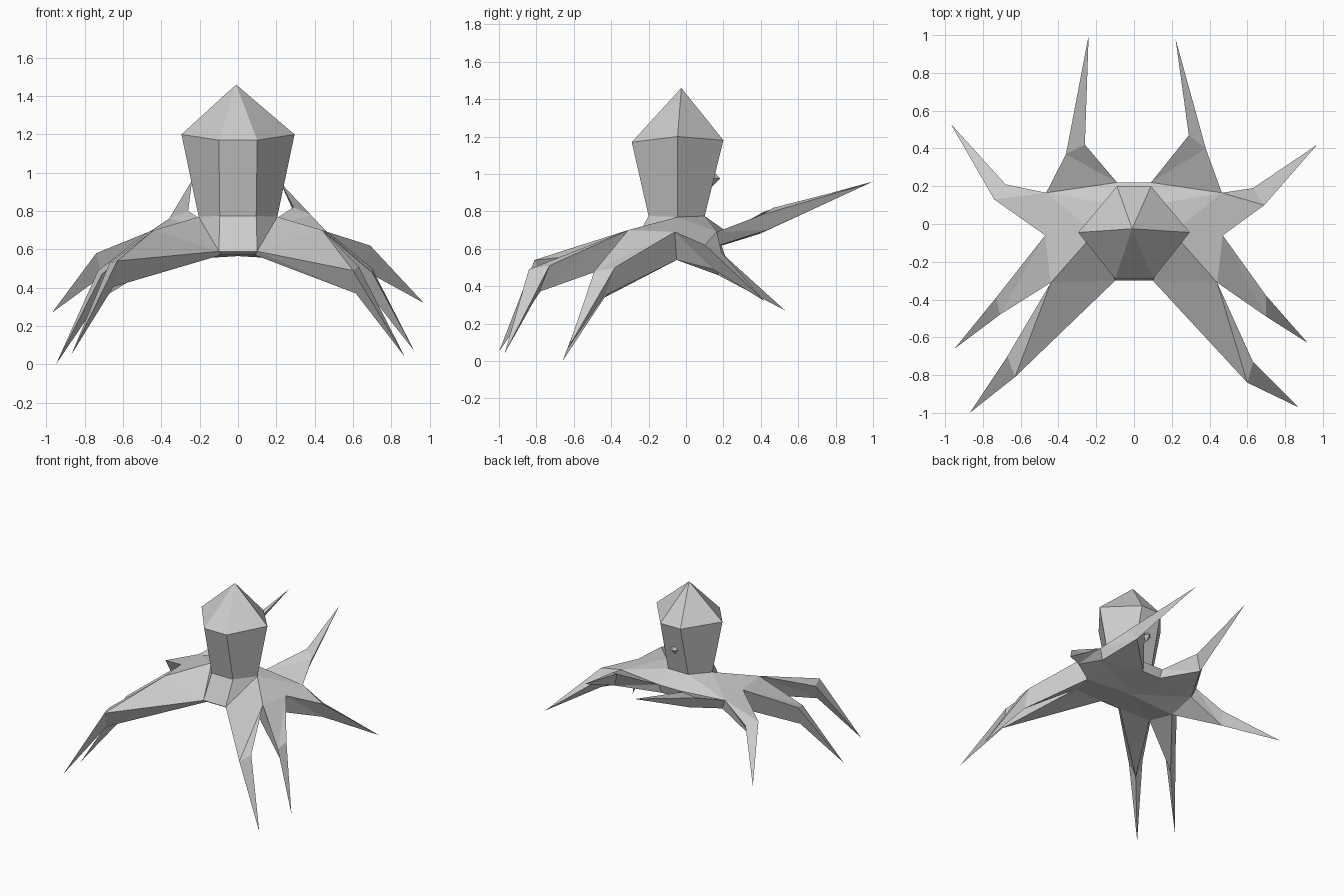
import bpy, bmesh
from math import pi
from mathutils import Vector, Matrix

if "Cube" in bpy.data.objects:
    bpy.data.objects.remove(bpy.data.objects["Cube"])

bm = bmesh.new()

def face(*vs):
    bm.faces.new(vs)

def ring(points, side):
    return [bm.verts.new((x * side, y, z)) for x, y, z in points]

# Half profiles, front to back
HEAD = [(0.10, -0.29, 1.17), (0.295, -0.045, 1.20), (0.09, 0.20, 1.18)]
NECK = [(0.095, -0.20, 0.775), (0.205, -0.045, 0.77), (0.09, 0.10, 0.775)]
SKIRT_TOP = [(0.10, -0.30, 0.59), (0.44, -0.31, 0.70), (0.47, -0.06, 0.69),
             (0.465, 0.165, 0.69), (0.09, 0.22, 0.69)]
SKIRT_LOW = [(0.09, -0.27, 0.57), (0.36, -0.25, 0.56), (0.41, -0.05, 0.54),
             (0.43, 0.15, 0.61), (0.08, 0.20, 0.62)]

# Tentacles: front knee corner, rear knee corner, tip (front pair to back pair)
ARMS = {
    1: [((0.60, -0.84, 0.49), (0.63, -0.73, 0.51), (0.87, -0.97, 0.04)),
        ((0.70, -0.49, 0.48), (0.70, -0.38, 0.50), (0.92, -0.63, 0.07)),
        ((0.69, 0.10, 0.62), (0.63, 0.19, 0.58), (0.97, 0.42, 0.32)),
        ((0.38, 0.40, 0.78), (0.29, 0.47, 0.82), (0.22, 0.98, 0.95))],
    -1: [((0.63, -0.81, 0.54), (0.67, -0.70, 0.53), (0.87, -1.00, 0.05)),
         ((0.71, -0.48, 0.47), (0.73, -0.39, 0.49), (0.95, -0.66, 0.00)),
         ((0.74, 0.13, 0.58), (0.68, 0.21, 0.56), (0.97, 0.53, 0.27)),
         ((0.36, 0.37, 0.76), (0.26, 0.42, 0.80), (0.24, 1.00, 0.96))],
}
DROP = [0.13, 0.14, 0.11, 0.10]

apex = bm.verts.new((-0.01, -0.025, 1.46))
belly = bm.verts.new((0, -0.05, 0.565))
sides = {}
for s in (1, -1):
    H, N, T, B = (ring(p, s) for p in (HEAD, NECK, SKIRT_TOP, SKIRT_LOW))
    sides[s] = H, N, T, B
    # Head sides and crown
    for i in range(2):
        face(H[i], H[i + 1], apex)
        face(N[i], N[i + 1], H[i + 1], H[i])
    # Skirt from neck out to the gaps between tentacles
    face(N[0], T[0], N[1])
    for i in range(3):
        face(N[1], T[i], T[i + 1])
    face(N[1], T[3], N[2])
    face(N[2], T[3], T[4])
    # Tentacles: triangular at the knee, tapering to a point
    for i, (a, b, tip) in enumerate(ARMS[s]):
        low = (Vector(a) + Vector(b)) / 2 - Vector((0, 0, DROP[i]))
        a, b, c, t = ring([a, b, low, tip], s)
        face(T[i], T[i + 1], a)
        face(T[i + 1], b, a)
        face(T[i], a, c)
        face(T[i], c, B[i])
        face(T[i + 1], B[i + 1], c)
        face(T[i + 1], c, b)
        face(B[i], c, B[i + 1])
        face(a, b, t)
        face(b, c, t)
        face(c, a, t)
        face(B[i], B[i + 1], belly)

# Join both halves along the front and back
for i in (0, -1):
    (h, n, t, b), (h2, n2, t2, b2) = [[r[i] for r in sides[s]] for s in (1, -1)]
    face(h, h2, apex)
    face(n, n2, h2, h)
    face(t, t2, n2, n)
    face(b, b2, t2, t)
    face(b, b2, belly)

bmesh.ops.recalc_face_normals(bm, faces=bm.faces[:])
mesh = bpy.data.meshes.new("octopus_body")
bm.to_mesh(mesh)
bm.free()
bpy.context.collection.objects.link(bpy.data.objects.new("octopus_body", mesh))

# Small pointed siphon on the back of the head
bm = bmesh.new()
bmesh.ops.create_cone(bm, cap_ends=True, segments=4, radius1=0.05, radius2=0, depth=0.05,
                      matrix=Matrix.Translation((0.0, 0.158, 0.975)) @ Matrix.Rotation(-pi / 2, 4, 'X'))
mesh = bpy.data.meshes.new("siphon")
bm.to_mesh(mesh)
bm.free()
bpy.context.collection.objects.link(bpy.data.objects.new("siphon", mesh))
